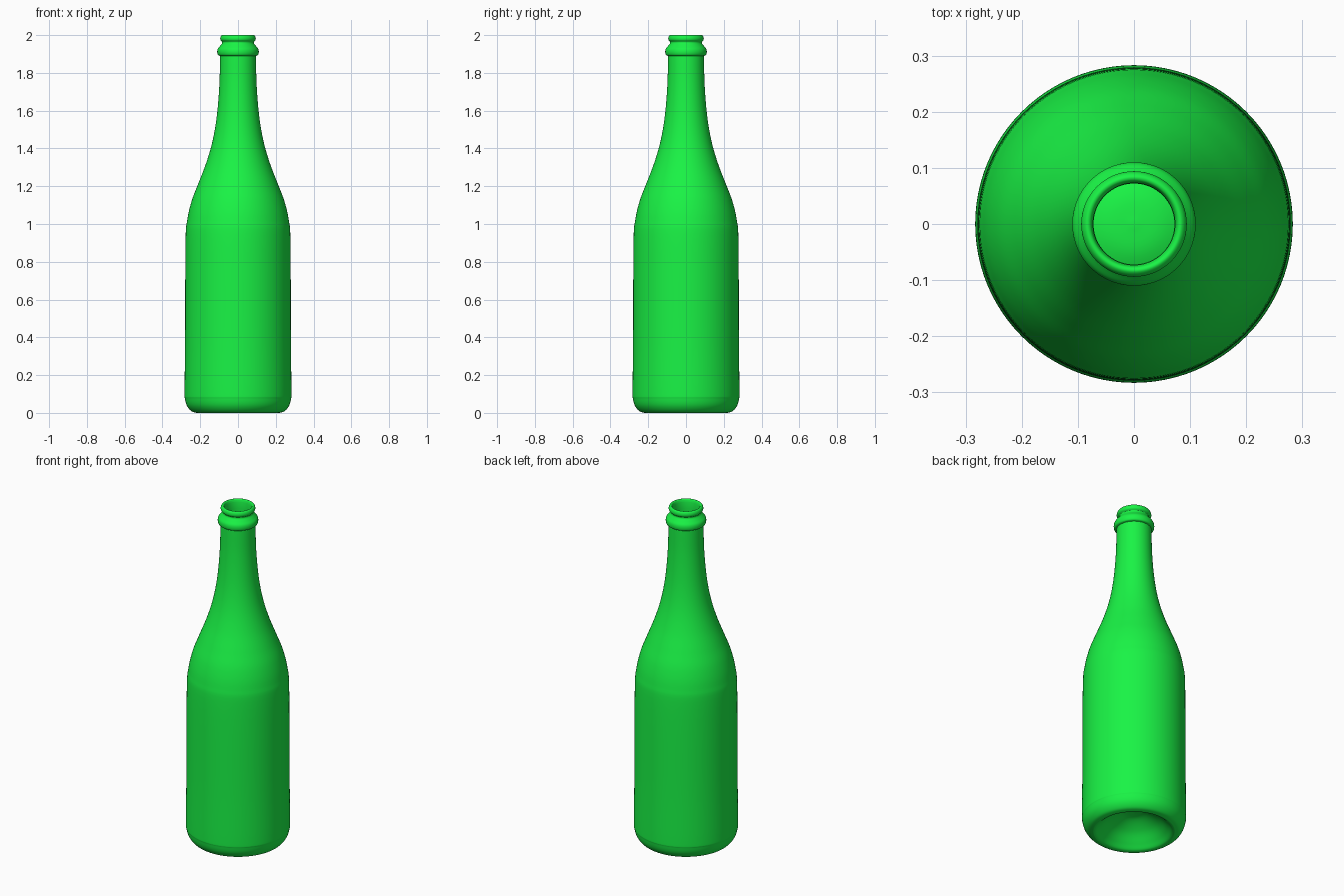
import bpy, bmesh, math
from mathutils import Vector

if "Cube" in bpy.data.objects:
    bpy.data.objects.remove(bpy.data.objects["Cube"])

SEGMENTS = 96


def smooth_path(points, steps=6):
    """Catmull-Rom curve through (radius, height) points."""
    pts = [Vector(p) for p in points]
    pts = [2 * pts[0] - pts[1]] + pts + [2 * pts[-1] - pts[-2]]
    out = []
    for a, b, c, d in zip(pts, pts[1:], pts[2:], pts[3:]):
        for i in range(steps):
            t = i / steps
            out.append(0.5 * (2 * b + (c - a) * t + (2 * a - 5 * b + 4 * c - d) * t * t
                              + (3 * b - a - 3 * c + d) * t ** 3))
    out.append(pts[-2])
    return out


# Profile sections: hollow under the base, outer wall, neck ring, lip, inner wall
punt = [(0, 0.12), (0.06, 0.112), (0.13, 0.075), (0.18, 0.03), (0.205, 0.006), (0.22, 0)]
wall = [(0.22, 0), (0.247, 0.009), (0.27, 0.037), (0.281, 0.075), (0.283, 0.12), (0.28, 0.4),
        (0.278, 0.9), (0.269, 1.02), (0.246, 1.12), (0.212, 1.21), (0.173, 1.31),
        (0.142, 1.41), (0.121, 1.51), (0.107, 1.62), (0.098, 1.75), (0.095, 1.89)]
ring = [(0.095, 1.89), (0.106, 1.895), (0.11, 1.91), (0.107, 1.927), (0.095, 1.943),
        (0.085, 1.956), (0.084, 1.965)]
lip = [(0.084, 1.965), (0.092, 1.973), (0.094, 1.983), (0.091, 1.994), (0.084, 2.0),
       (0.077, 1.997), (0.073, 1.985)]
inside = [(0.073, 1.985), (0.073, 1.75), (0.085, 1.61), (0.1, 1.5), (0.121, 1.4),
          (0.153, 1.3), (0.191, 1.2), (0.226, 1.11), (0.248, 1.01), (0.257, 0.9),
          (0.26, 0.4), (0.262, 0.12), (0.25, 0.05), (0.22, 0.025), (0.18, 0.055),
          (0.13, 0.097), (0.06, 0.132), (0, 0.14)]

profile = []
for section in (punt, wall, ring, lip, inside):
    path = smooth_path(section)
    profile += path[1:] if profile else path

# Spin the profile into the bottle
bm = bmesh.new()
verts = [bm.verts.new((max(p.x, 0), 0, p.y)) for p in profile]
edges = [bm.edges.new(pair) for pair in zip(verts, verts[1:])]
bmesh.ops.spin(bm, geom=verts + edges, cent=(0, 0, 0), axis=(0, 0, 1),
               angle=2 * math.pi, steps=SEGMENTS, use_merge=True)
bmesh.ops.remove_doubles(bm, verts=bm.verts, dist=0.00005)
bmesh.ops.recalc_face_normals(bm, faces=bm.faces)
mesh = bpy.data.meshes.new("bottle")
bm.to_mesh(mesh)
bm.free()

bottle = bpy.data.objects.new("bottle", mesh)
bpy.context.collection.objects.link(bottle)
bpy.context.view_layer.objects.active = bottle
bottle.select_set(True)
bpy.ops.object.shade_smooth_by_angle(angle=math.radians(50))

# Green glass colour
glass = bpy.data.materials.new("green_glass")
glass.diffuse_color = (0.01, 0.9, 0.06, 1)
glass.use_nodes = True
glass.node_tree.nodes["Principled BSDF"].inputs["Base Color"].default_value = glass.diffuse_color
mesh.materials.append(glass)
